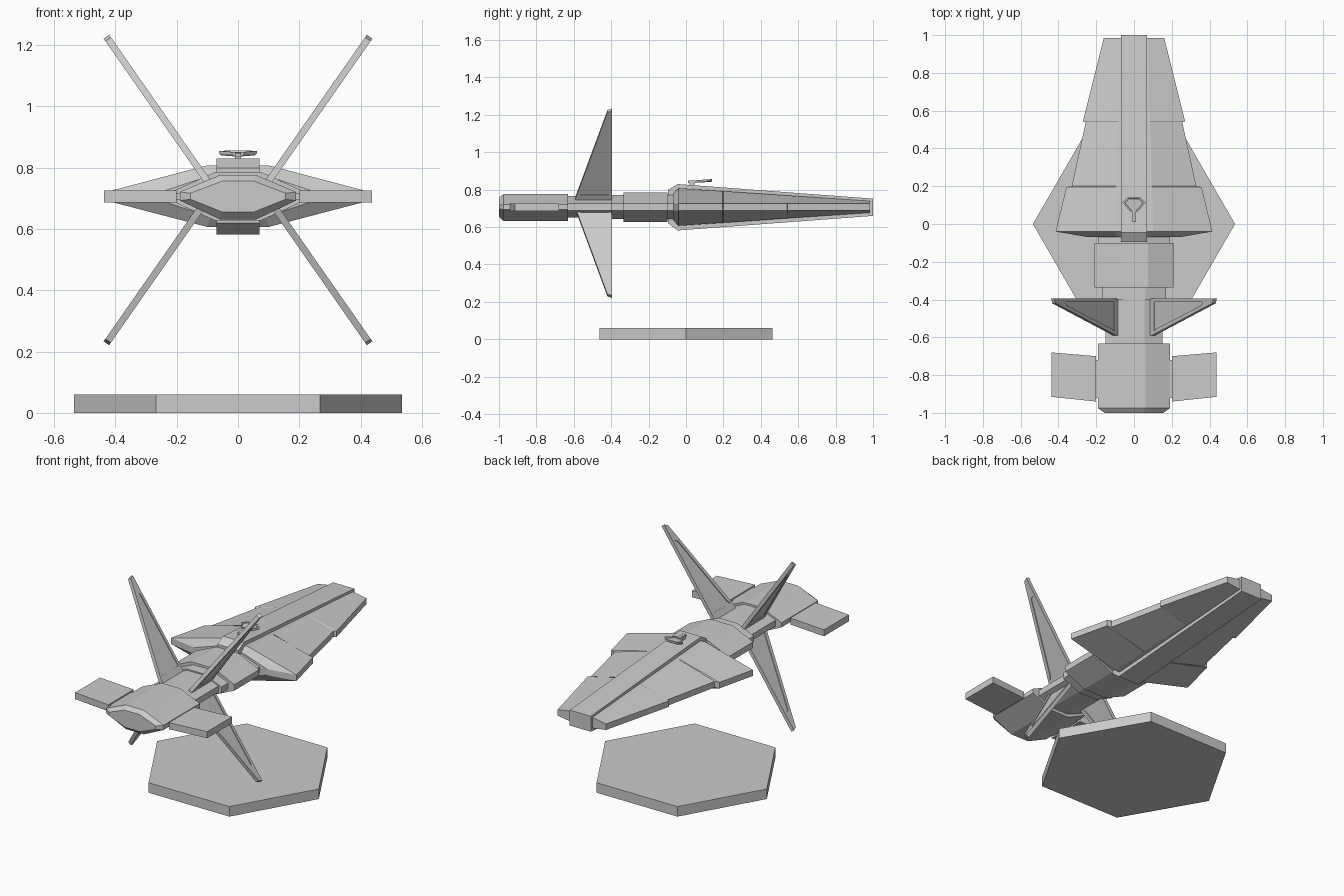
import bpy, bmesh
from math import cos, sin, pi
from mathutils import Vector

cube = bpy.data.objects.get("Cube")
if cube:
    bpy.data.objects.remove(cube)

grey = bpy.data.materials.new("plain grey")
grey.use_nodes = True
GREY = (0.6, 0.6, 0.6, 1)
grey.diffuse_color = GREY
grey.node_tree.nodes["Principled BSDF"].inputs["Base Color"].default_value = GREY


def loft(name, loops):
    """Skin a row of equal-length point loops and cap both ends."""
    bm = bmesh.new()
    rings = [[bm.verts.new(p) for p in loop] for loop in loops]
    n = len(rings[0])
    for a, b in zip(rings, rings[1:]):
        for i in range(n):
            j = (i + 1) % n
            bm.faces.new((a[i], a[j], b[j], b[i]))
    bm.faces.new(rings[0])
    bm.faces.new(rings[-1])
    bmesh.ops.recalc_face_normals(bm, faces=bm.faces)
    mesh = bpy.data.meshes.new(name)
    bm.to_mesh(mesh)
    bm.free()
    mesh.materials.append(grey)
    obj = bpy.data.objects.new(name, mesh)
    bpy.context.collection.objects.link(obj)
    return obj


def section(y, half, flat, bottom, top, edge=0.018, mid=0.707):
    """Flattened eight-sided cross-section of the ship at y."""
    right = [(flat, top), (half, mid + edge), (half, mid - edge), (flat, bottom)]
    left = [(-x, z) for x, z in reversed(right)]
    return [(x, y, z) for x, z in right + left]


def rect(y, half, bottom, top):
    return [(half, y, top), (half, y, bottom), (-half, y, bottom), (-half, y, top)]


# Hexagonal display base
loft("display_base", [[(0.535 * cos(i * pi / 3), 0.535 * sin(i * pi / 3), z)
                       for i in range(6)] for z in (0, 0.06)])

# Nose block with bevelled front
loft("nose_block", [
    section(-1.0, 0.155, 0.05, 0.655, 0.757, 0.010),
    section(-0.975, 0.19, 0.06, 0.632, 0.776, 0.014),
    section(-0.632, 0.19, 0.06, 0.632, 0.776, 0.014)])

# Neck, mid body and collar
loft("neck", [
    section(-0.65, 0.15, 0.055, 0.65, 0.765),
    section(-0.39, 0.15, 0.055, 0.65, 0.765)])
loft("neck_flare", [
    section(-0.40, 0.17, 0.06, 0.642, 0.772),
    section(-0.32, 0.17, 0.06, 0.642, 0.772)])
loft("mid_body", [
    section(-0.335, 0.21, 0.075, 0.628, 0.786),
    section(-0.10, 0.21, 0.075, 0.628, 0.786)])
loft("collar", [
    section(-0.11, 0.19, 0.07, 0.642, 0.772),
    section(-0.05, 0.19, 0.07, 0.642, 0.772)])

# Main hull with a shallow notch in each side
loft("main_hull", [
    section(-0.07, 0.24, 0.09, 0.64, 0.775),
    section(-0.04, 0.415, 0.10, 0.607, 0.808),
    section(0.196, 0.358, 0.095, 0.623, 0.792),
    section(0.2, 0.33, 0.095, 0.623, 0.792),
    section(0.54, 0.255, 0.085, 0.647, 0.769),
    section(0.544, 0.27, 0.085, 0.647, 0.769),
    section(0.985, 0.16, 0.075, 0.677, 0.739)])

# Raised spine running along the hull, above and below
loft("hull_spine", [
    rect(-0.095, 0.07, 0.62, 0.80),
    rect(-0.045, 0.07, 0.582, 0.83),
    rect(1.0, 0.07, 0.66, 0.752)])

# Crossed fins with recessed panels on both faces
OUTER = [(0, -0.59), (0.04, -0.59), (0.60, -0.42), (0.61, -0.395), (0, -0.395)]
INNER = [(0.06, -0.57), (0.08, -0.555), (0.50, -0.43), (0.505, -0.412), (0.06, -0.412)]
for sx, side in ((1, "left"), (-1, "right")):
    for sz, level in ((1, "upper"), (-1, "lower")):
        along = Vector((0.573 * sx, 0, 0.82 * sz))
        normal = Vector((-0.82 * sx, 0, 0.573 * sz))
        root = Vector((0.08 * sx, 0, 0.7275))

        def fin_loop(points, depth):
            return [root + along * s + normal * depth + Vector((0, y, 0)) for s, y in points]

        loft(f"{level}_{side}_fin", [
            fin_loop(INNER, 0.006), fin_loop(INNER, 0.011), fin_loop(OUTER, 0.011),
            fin_loop(OUTER, -0.011), fin_loop(INNER, -0.011), fin_loop(INNER, -0.006)])

    # Nose winglet and its mounting strip
    plan = [(0.2, -0.94), (0.437, -0.915), (0.437, -0.68), (0.2, -0.70)]
    loft(f"{side}_winglet", [[(x * sx, y, z) for x, y in plan] for z in (0.687, 0.726)])
    strip = [(0.17, -0.92), (0.205, -0.92), (0.205, -0.72), (0.17, -0.72)]
    loft(f"{side}_winglet_mount", [[(x * sx, y, z) for x, y in strip] for z in (0.695, 0.718)])

# Tilted sensor dish on a slim stem
HEX = [(-0.062, 0.115), (-0.035, 0.14), (0.035, 0.14), (0.062, 0.115), (0.02, 0.065), (-0.02, 0.065)]


def dish_loop(scale, z):
    return [(x * scale, 0.105 + (y - 0.105) * scale, z + 0.06 * (y - 0.105)) for x, y in HEX]


loft("sensor_dish", [dish_loop(0.9, 0.84), dish_loop(1, 0.846), dish_loop(1, 0.854),
                     dish_loop(0.82, 0.854), dish_loop(0.78, 0.849)])
loft("sensor_arm", [rect(0.01, 0.01, 0.835, 0.848), rect(0.08, 0.01, 0.838, 0.852)])
loft("sensor_stem", [rect(0.02, 0.01, 0.81, 0.842), rect(0.045, 0.01, 0.81, 0.842)])
